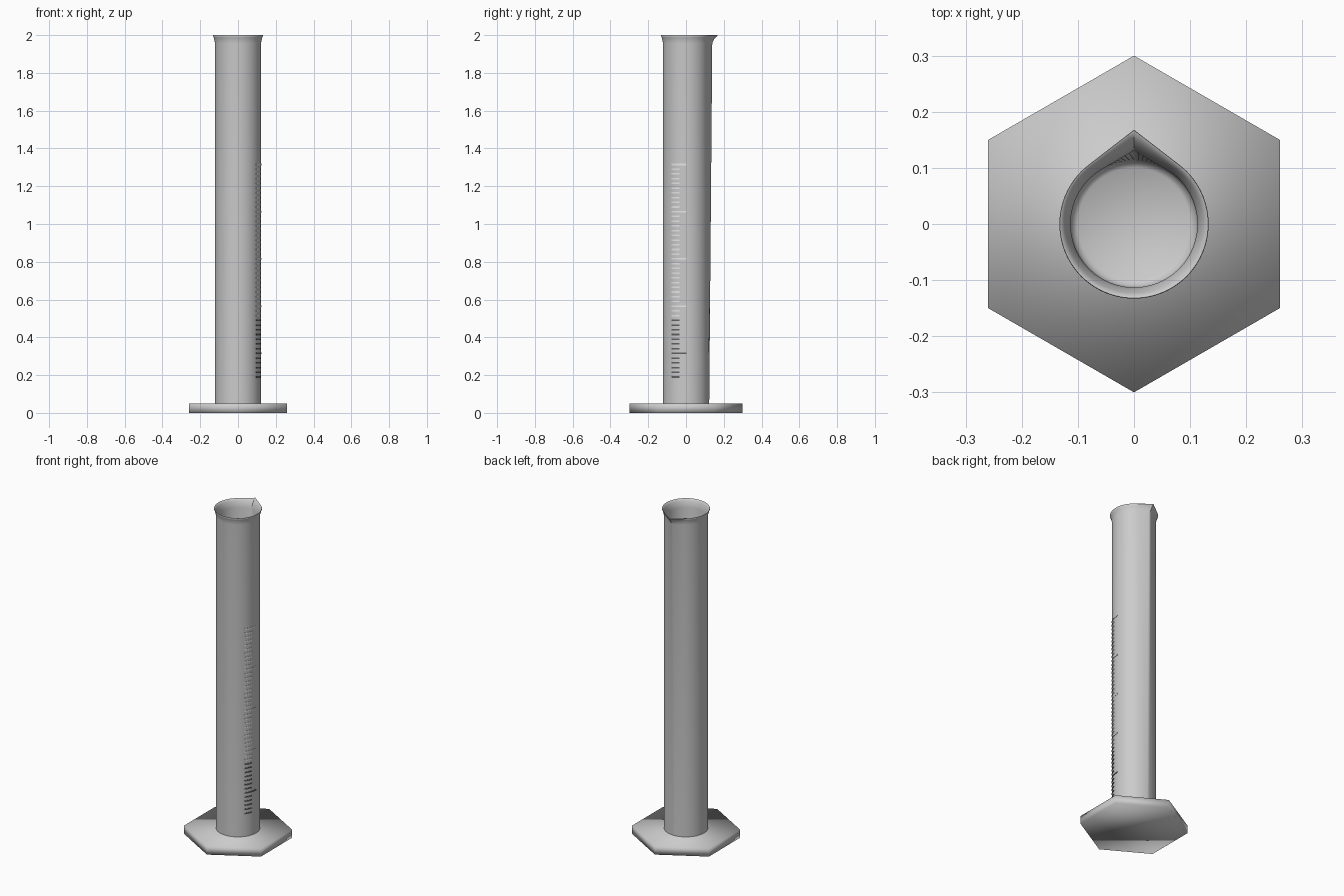
import bpy
import bmesh
from math import sin, cos, acos, asin, pi, radians

if "Cube" in bpy.data.objects:
    bpy.data.objects.remove(bpy.data.objects["Cube"])


def material(name, value):
    mat = bpy.data.materials.new(name)
    mat.use_nodes = True
    colour = (value, value, value, 1)
    mat.diffuse_color = colour
    mat.node_tree.nodes["Principled BSDF"].inputs["Base Color"].default_value = colour
    return mat


GREY = material("grey", 0.6)
LIGHT = material("light marks", 0.8)
DARK = material("dark marks", 0.12)
TUBE_R = 0.122


def finish(bm, name, mats):
    bmesh.ops.recalc_face_normals(bm, faces=bm.faces)
    mesh = bpy.data.meshes.new(name)
    bm.to_mesh(mesh)
    bm.free()
    obj = bpy.data.objects.new(name, mesh)
    bpy.context.collection.objects.link(obj)
    for mat in mats:
        mesh.materials.append(mat)
    return obj


def shade(obj, angle):
    bpy.ops.object.select_all(action="DESELECT")
    obj.select_set(True)
    bpy.context.view_layer.objects.active = obj
    bpy.ops.object.shade_smooth_by_angle(angle=radians(angle))


def teardrop(bm, r, tip, z, count=96):
    """Ring of radius r whose back runs in two tangents to a point at y = tip."""
    spread = acos(min(1, r / tip))
    ring = []
    for i in range(count):
        a = 2 * pi * i / count
        off = min(a, 2 * pi - a)
        dist = r / cos(spread - off) if off < spread else r
        ring.append(bm.verts.new((dist * sin(a), dist * cos(a), z)))
    return ring


# Hexagonal foot, softly shaded over its edges
bm = bmesh.new()
rings = [[bm.verts.new((0.3 * sin(k * pi / 3), 0.3 * cos(k * pi / 3), z))
          for k in range(6)] for z in (0, 0.05)]
bm.faces.new(rings[0])
bm.faces.new(rings[1])
for k in range(6):
    n = (k + 1) % 6
    bm.faces.new((rings[0][k], rings[0][n], rings[1][n], rings[1][k]))
foot = finish(bm, "hexagonal_foot", [GREY])
for face in foot.data.polygons:
    face.use_smooth = True

# Hollow tube: radius, pouring ridge and height, from outer bottom to inner floor
profile = [
    (TUBE_R, 0.122, 0.02), (TUBE_R, 0.123, 0.06), (TUBE_R, 0.139, 1.955),
    (0.124, 0.145, 1.972), (0.128, 0.155, 1.986), (0.133, 0.168, 1.998),
    (0.132, 0.167, 2.0), (0.129, 0.163, 1.999), (0.123, 0.15, 1.987),
    (0.117, 0.139, 1.972), (0.113, 0.131, 1.95), (0.113, 0.114, 0.085),
    (0.11, 0.11, 0.073), (0.1, 0.1, 0.065),
]
bm = bmesh.new()
rings = [teardrop(bm, *p) for p in profile]
for low, high in zip(rings, rings[1:]):
    for i in range(len(low)):
        n = (i + 1) % len(low)
        bm.faces.new((low[i], low[n], high[n], high[i]))
bm.faces.new(rings[0])
bm.faces.new(rings[-1])
shade(finish(bm, "measuring_tube", [GREY]), 50)

# Graduation marks: thin curved strips on the left side, long at every tenth
bm = bmesh.new()
for step in range(5, 51):
    z = 0.065 + 0.025 * step
    end_y = 0.002 if step % 10 == 0 else -0.035
    start, end = asin(-0.075 / TUBE_R), asin(end_y / TUBE_R)
    sections = []
    for i in range(7):
        a = start + (end - start) * i / 6
        sections.append([bm.verts.new((r * cos(a), r * sin(a), z + dz))
                         for r, dz in ((0.121, -0.004), (0.124, -0.004),
                                       (0.124, 0.004), (0.121, 0.004))])
    faces = [bm.faces.new(sections[0]), bm.faces.new(sections[-1])]
    for one, two in zip(sections, sections[1:]):
        for i in range(4):
            n = (i + 1) % 4
            faces.append(bm.faces.new((one[i], one[n], two[n], two[i])))
    for face in faces:
        face.material_index = 1 if step <= 17 else 0
shade(finish(bm, "graduation_marks", [LIGHT, DARK]), 30)
